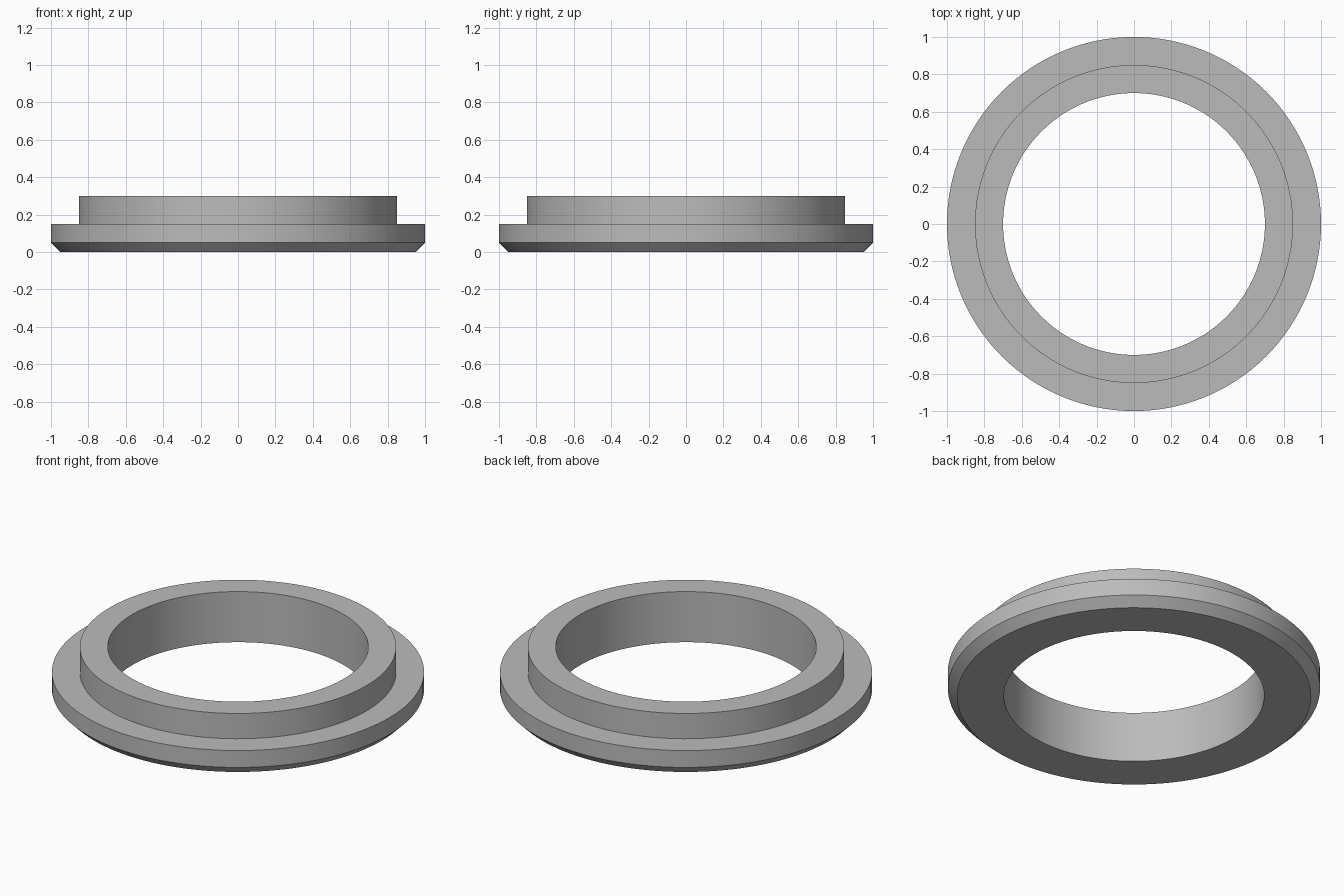
import bpy, bmesh, math
from mathutils import Matrix, Vector

cube = bpy.data.objects.get("Cube")
if cube:
    bpy.data.objects.remove(cube, do_unlink=True)

SEGMENTS = 128

# Plain grey material
grey = bpy.data.materials.new("plain_grey")
grey.use_nodes = True
colour = (0.5, 0.5, 0.5, 1)
grey.diffuse_color = colour
grey.node_tree.nodes["Principled BSDF"].inputs["Base Color"].default_value = colour

# Cross-section (radius, height): bore, chamfered flange, raised collar
profile = [(0.70, 0), (0.95, 0), (1, 0.05), (1, 0.15),
           (0.85, 0.15), (0.85, 0.30), (0.70, 0.30)]

# Revolve the cross-section into a closed ring
bm = bmesh.new()
rings = []
for i in range(SEGMENTS):
    turn = Matrix.Rotation(math.tau * i / SEGMENTS, 3, "Z")
    rings.append([bm.verts.new(turn @ Vector((r, 0, z))) for r, z in profile])
for i, ring in enumerate(rings):
    following = rings[(i + 1) % SEGMENTS]
    for j in range(len(profile)):
        k = (j + 1) % len(profile)
        bm.faces.new((ring[j], following[j], following[k], ring[k]))
bmesh.ops.recalc_face_normals(bm, faces=bm.faces)
mesh = bpy.data.meshes.new("flanged_ring")
bm.to_mesh(mesh)
bm.free()
mesh.materials.append(grey)

ring_object = bpy.data.objects.new("flanged_ring", mesh)
bpy.context.collection.objects.link(ring_object)
bpy.ops.object.select_all(action="DESELECT")
ring_object.select_set(True)
bpy.context.view_layer.objects.active = ring_object
bpy.ops.object.shade_smooth_by_angle(angle=math.radians(30))
